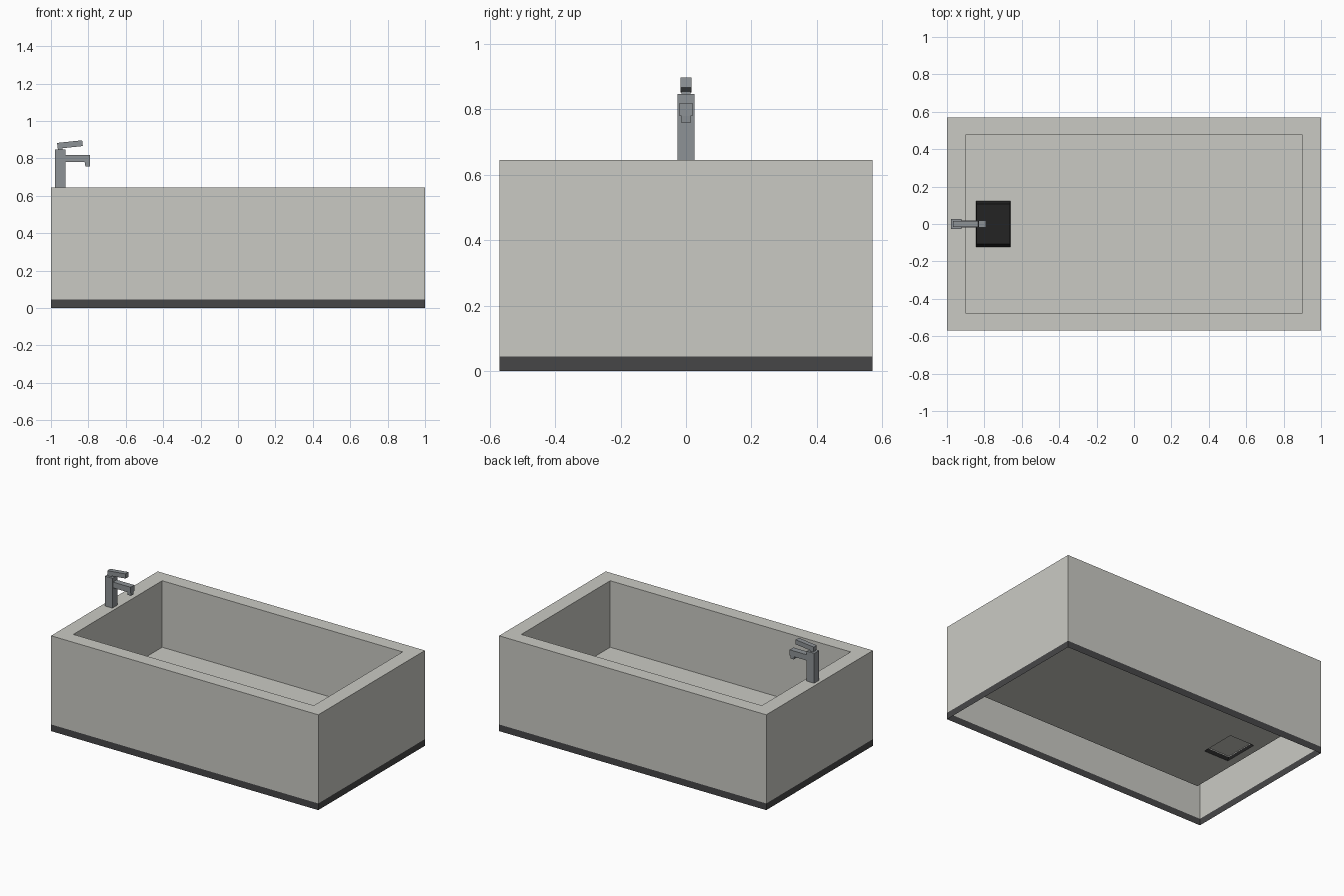
import bpy, bmesh, math
from mathutils import Matrix, Vector

if "Cube" in bpy.data.objects:
    bpy.data.objects.remove(bpy.data.objects["Cube"])


def material(name, rgb):
    m = bpy.data.materials.new(name)
    m.diffuse_color = (*rgb, 1)
    m.use_nodes = True
    m.node_tree.nodes["Principled BSDF"].inputs["Base Color"].default_value = m.diffuse_color
    return m


STONE = material("pale stone", (0.59, 0.59, 0.55))
PLINTH = material("dark plinth", (0.062, 0.062, 0.064))
BLACK = material("black drain", (0.017, 0.017, 0.017))
METAL = material("brushed metal", (0.27, 0.29, 0.305))


def finish(bm, name, mat):
    me = bpy.data.meshes.new(name)
    bm.to_mesh(me)
    bm.free()
    me.materials.append(mat)
    ob = bpy.data.objects.new(name, me)
    bpy.context.collection.objects.link(ob)
    return ob


def loft(name, mat, loops, cap_top=False, cap_bottom=False):
    """Skin a stack of rectangles (x0, x1, y0, y1, z), bottom to top."""
    bm = bmesh.new()
    rings = [[bm.verts.new(p) for p in
              ((x0, y0, z), (x1, y0, z), (x1, y1, z), (x0, y1, z))]
             for x0, x1, y0, y1, z in loops]
    for a, b in zip(rings, rings[1:]):
        for i in range(4):
            j = (i + 1) % 4
            bm.faces.new((a[i], a[j], b[j], b[i]))
    if cap_top:
        bm.faces.new(rings[-1])
    if cap_bottom:
        bm.faces.new(rings[0][::-1])
    return finish(bm, name, mat)


def box(name, mat, x0, x1, half_y, z0, z1):
    return loft(name, mat, [(x0, x1, -half_y, half_y, z0),
                            (x0, x1, -half_y, half_y, z1)], True, True)


def outer(z):
    return (-1, 1, -0.57, 0.57, z)


def inner(z):
    return (-0.9, 0.9, -0.475, 0.475, z)


def drain(z, d=0.0):
    return (-0.845 + d * 0.3, -0.66 - d * 0.3, -0.122 + d, 0.122 - d, z)


FLOOR, RIM, BAND = 0.195, 0.645, 0.045

# Tub shell: outer walls, rim, basin walls and floor around the drain
loft("tub", STONE, [outer(BAND), outer(RIM), inner(RIM), inner(FLOOR), drain(FLOOR)])

# Dark strip round the foot of the tub
loft("plinth", PLINTH, [outer(0), outer(BAND)])

# Raised drain cover with sloped sides, and the floor surface beneath it
loft("drain_cover", BLACK, [drain(FLOOR), drain(FLOOR + 0.028, 0.014)], cap_top=True)
loft("drain_underside", STONE, [drain(FLOOR + 0.02, 0.012),
                                drain(FLOOR + 0.024, 0.014)], cap_top=True)

# Faucet: column, neck, spout and nozzle
box("faucet_column", METAL, -0.978, -0.922, 0.0265, RIM, 0.847)
box("faucet_neck", METAL, -0.962, -0.938, 0.013, 0.845, 0.868)
box("faucet_spout", METAL, -0.924, -0.79, 0.02, 0.78, 0.819)
loft("faucet_nozzle", METAL, [(-0.816, -0.792, -0.0135, 0.0135, 0.758),
                              (-0.82, -0.79, -0.0145, 0.0145, 0.782)], True, True)

# Lever handle, tilted up towards the basin
lever = box("faucet_lever", METAL, -0.966, -0.831, 0.0165, 0.859, 0.89)
pivot = Vector((-0.8985, 0, 0.8745))
lever.data.transform(Matrix.Translation(pivot)
                     @ Matrix.Rotation(math.radians(-6), 4, 'Y')
                     @ Matrix.Translation(-pivot))
